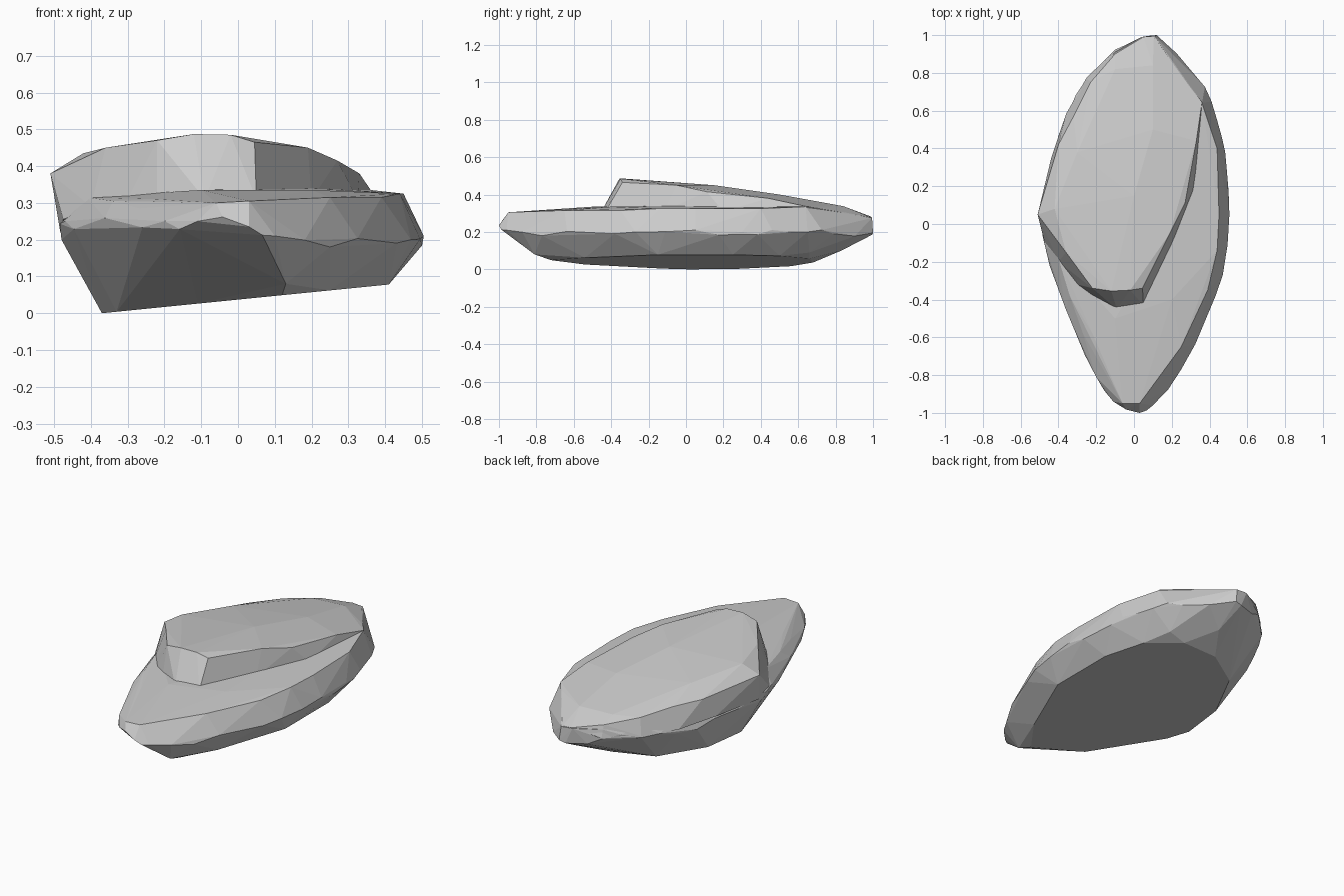
import bpy, bmesh, math, random
from mathutils import Vector

random.seed(4)


def rough(ring, amount):
    """Split every edge of a closed ring and push the new points about a little."""
    out = []
    for i, a in enumerate(ring):
        a, b = Vector(a), Vector(ring[(i + 1) % len(ring)])
        mid = (a + b) / 2
        outward = Vector((mid.x * 2, mid.y * 0.6, 0)).normalized()
        mid += outward * random.uniform(0, amount)
        mid.z += random.uniform(-amount, amount) * 2
        out += [a, mid]
    return out


def hull(name, points):
    """Faceted stone from a cloud of points."""
    bm = bmesh.new()
    for p in points:
        bm.verts.new(p)
    res = bmesh.ops.convex_hull(bm, input=bm.verts)
    junk = {g for g in res["geom_interior"] + res["geom_unused"]
            if isinstance(g, bmesh.types.BMVert)}
    bmesh.ops.delete(bm, geom=list(junk), context='VERTS')
    bmesh.ops.dissolve_limit(bm, angle_limit=math.radians(1.5),
                             verts=bm.verts, edges=bm.edges)
    bmesh.ops.recalc_face_normals(bm, faces=bm.faces)
    me = bpy.data.meshes.new(name)
    bm.to_mesh(me)
    bm.free()
    ob = bpy.data.objects.new(name, me)
    bpy.context.collection.objects.link(ob)
    return ob


# Lower stone: tilted flat underside, jagged waist, ledge on top
under = [(0.41, -0.15), (0.41, 0.25), (0.35, 0.5), (0.2, 0.66), (0.0, 0.68),
         (-0.2, 0.56), (-0.34, 0.28), (-0.37, 0.02), (-0.33, -0.12),
         (-0.11, -0.54), (0.12, -0.72), (0.25, -0.54)]
under = [(x, y, 0.037 + 0.1 * x) for x, y in under]

waist = [(0.505, 0.05, 0.21), (0.49, 0.3, 0.2), (0.465, 0.46, 0.21),
         (0.41, 0.65, 0.2), (0.32, 0.79, 0.19), (0.12, 1.0, 0.195),
         (0.04, 0.98, 0.2), (-0.1, 0.92, 0.23), (-0.25, 0.77, 0.22),
         (-0.35, 0.58, 0.2), (-0.43, 0.35, 0.22), (-0.48, 0.0, 0.2),
         (-0.47, -0.12, 0.25), (-0.40, -0.32, 0.25), (-0.31, -0.57, 0.25),
         (-0.2, -0.81, 0.25), (-0.11, -0.94, 0.25), (0.03, -1.0, 0.235),
         (0.1, -0.96, 0.21), (0.25, -0.77, 0.18), (0.38, -0.49, 0.19),
         (0.47, -0.27, 0.2)]

low_rim = [(0.13, -0.81, 0.08), (0.1, 0.83, 0.1), (-0.41, -0.03, 0.09),
           (0.3, 0.66, 0.09)]

ledge = [(0.45, 0.05, 0.325), (0.44, 0.4, 0.325), (0.36, 0.64, 0.335),
         (0.3, 0.71, 0.33), (0.11, 0.995, 0.275), (0.04, 0.99, 0.28),
         (-0.1, 0.91, 0.28), (-0.24, 0.75, 0.28), (-0.34, 0.54, 0.28),
         (-0.40, 0.3, 0.28), (-0.44, 0.0, 0.28), (-0.41, -0.15, 0.315),
         (-0.34, -0.38, 0.305), (-0.27, -0.58, 0.285), (-0.22, -0.58, 0.31),
         (-0.15, -0.8, 0.28), (-0.06, -0.95, 0.3), (0.03, -0.95, 0.305),
         (0.1, -0.8, 0.305), (0.25, -0.65, 0.315), (0.39, -0.35, 0.315),
         (0.44, -0.14, 0.325), (0.2, 0.0, 0.34), (0.2, -0.4, 0.335),
         (-0.1, -0.5, 0.335)]

lower = hull("lower_stone", under + low_rim + rough(waist, 0.013) + ledge)

# Upper slab: steep front prow, top sloping down to the back
crown = [(-0.22, -0.34, 0.47), (-0.12, -0.355, 0.487), (-0.02, -0.35, 0.485),
         (0.045, -0.34, 0.465), (0.15, -0.12, 0.455), (0.19, -0.05, 0.45),
         (0.27, 0.11, 0.415), (0.29, 0.25, 0.40), (0.33, 0.44, 0.38),
         (0.36, 0.645, 0.336), (0.3, 0.72, 0.328), (0.105, 0.99, 0.278),
         (0.05, 0.99, 0.282), (-0.1, 0.9, 0.305), (-0.23, 0.75, 0.325),
         (-0.32, 0.57, 0.345), (-0.40, 0.42, 0.35), (-0.51, 0.05, 0.38),
         (-0.42, 0.08, 0.435), (-0.36, -0.15, 0.45), (-0.3, 0.38, 0.405),
         (0.0, 0.15, 0.45), (0.1, 0.5, 0.40), (0.1, 0.84, 0.338),
         (-0.1, 0.82, 0.335)]
foot = [(-0.22, -0.38, 0.31), (-0.09, -0.452, 0.31), (0.05, -0.43, 0.31),
        (0.2, -0.12, 0.31), (0.325, 0.2, 0.31), (0.335, 0.44, 0.31),
        (0.355, 0.64, 0.3), (0.1, 0.98, 0.25), (-0.1, 0.923, 0.235),
        (-0.252, 0.773, 0.23), (-0.36, 0.582, 0.225), (-0.438, 0.35, 0.235),
        (-0.483, 0.02, 0.22), (-0.475, -0.09, 0.255), (-0.40, -0.2, 0.29),
        (-0.30, -0.32, 0.31)]
upper = hull("upper_slab", crown + foot)

# Fuse both into one stone
mod = lower.modifiers.new("fuse", 'BOOLEAN')
mod.operation = 'UNION'
mod.solver = 'EXACT'
mod.object = upper
bpy.context.view_layer.objects.active = lower
lower.select_set(True)
bpy.ops.object.modifier_apply(modifier="fuse")
bpy.data.objects.remove(upper)
lower.name = "layered_rock"
